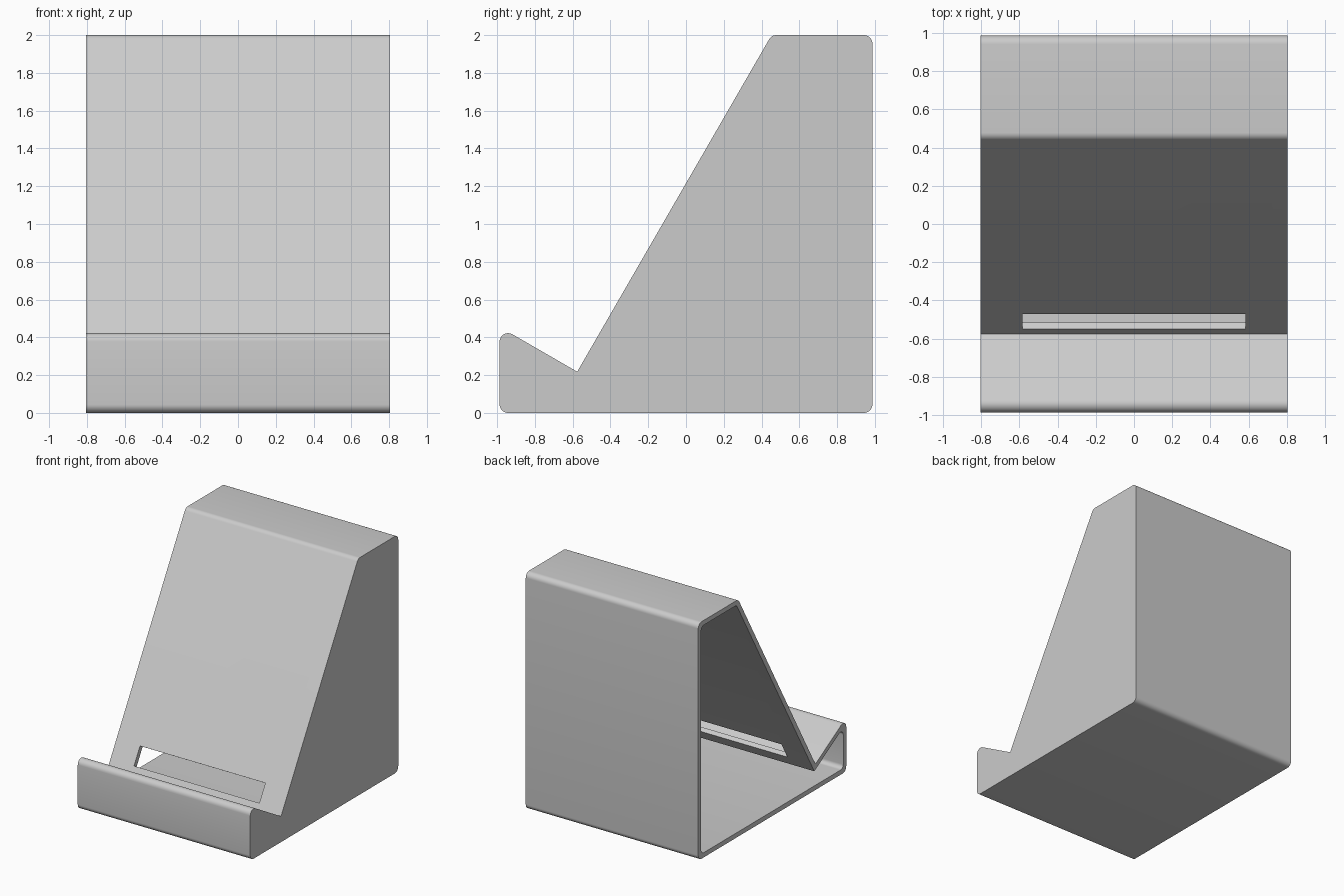
import bpy, bmesh, math
from mathutils import Vector

cube = bpy.data.objects.get("Cube")
if cube:
    bpy.data.objects.remove(cube, do_unlink=True)

HALF_W = 0.805    # half width
WALL = 0.04       # shell thickness
ROUND = 0.045     # corner radius

grey = bpy.data.materials.new("light grey")
grey.use_nodes = True
grey.diffuse_color = (0.6, 0.6, 0.6, 1)
grey.node_tree.nodes["Principled BSDF"].inputs["Base Color"].default_value = (0.6, 0.6, 0.6, 1)


def inset(points, distance):
    """Move every side of a counter-clockwise outline inwards."""
    result = []
    for i, p in enumerate(points):
        a = (p - points[i - 1]).normalized()
        b = (points[(i + 1) % len(points)] - p).normalized()
        na, nb = Vector((-a.y, a.x)), Vector((-b.y, b.x))
        result.append(p + (na + nb) * distance / (1 + na.dot(nb)))
    return result


def fillet(points, radius, steps=8):
    """Round the convex corners of a counter-clockwise outline."""
    result = []
    for i, p in enumerate(points):
        a = (points[i - 1] - p).normalized()
        b = (points[(i + 1) % len(points)] - p).normalized()
        if a.x * b.y - a.y * b.x > 0:      # the notch stays sharp
            result.append(p)
            continue
        half = a.angle(b) / 2
        centre = p + (a + b).normalized() * radius / math.sin(half)
        start = p + a * radius / math.tan(half) - centre
        turn = math.pi - 2 * half
        for k in range(steps + 1):
            t = turn * k / steps
            c, s = math.cos(t), math.sin(t)
            result.append(centre + Vector((start.x * c - start.y * s,
                                           start.x * s + start.y * c)))
    return result


def prism(name, outline, x0, x1):
    """Extrude a (y, z) outline along x."""
    bm = bmesh.new()
    face = bm.faces.new([bm.verts.new((x0, p.x, p.y)) for p in outline])
    out = bmesh.ops.extrude_face_region(bm, geom=[face])
    moved = [v for v in out["geom"] if isinstance(v, bmesh.types.BMVert)]
    bmesh.ops.translate(bm, verts=moved, vec=(x1 - x0, 0, 0))
    bmesh.ops.recalc_face_normals(bm, faces=bm.faces)
    mesh = bpy.data.meshes.new(name)
    bm.to_mesh(mesh)
    bm.free()
    mesh.materials.append(grey)
    obj = bpy.data.objects.new(name, mesh)
    bpy.context.collection.objects.link(obj)
    return obj


# Side outline: base, back, top, leaning rest, notch and front lip
notch = Vector((-0.576, 0.218))
up_rest = Vector((math.cos(math.radians(60)), math.sin(math.radians(60))))
down_in = Vector((up_rest.y, -up_rest.x))
back, front, top = 0.987, -0.987, 2.0
outline = [
    Vector((front, 0)), Vector((back, 0)), Vector((back, top)),
    notch + up_rest * (top - notch.y) / up_rest.y,
    notch,
    notch - down_in * (notch.x - front) / down_in.x,
]
stand = prism("phone_stand", fillet(outline, ROUND), -HALF_W, HALF_W)

# Hollow inside, open on the -x side only
cavity = prism("cavity_cutter", fillet(inset(outline, WALL), 0.035),
               -HALF_W - 0.1, HALF_W - WALL)

# Cable slot cut square through the foot of the rest
low, high = notch + up_rest * 0.05, notch + up_rest * 0.21
slot = prism("slot_cutter",
             [low - down_in * 0.02, low + down_in * 0.07,
              high + down_in * 0.07, high - down_in * 0.02], -0.585, 0.585)

bpy.ops.object.select_all(action="DESELECT")
bpy.context.view_layer.objects.active = stand
stand.select_set(True)
for cutter in (cavity, slot):
    cutter.hide_render = True
    mod = stand.modifiers.new(cutter.name, "BOOLEAN")
    mod.operation = "DIFFERENCE"
    mod.solver = "EXACT"
    mod.object = cutter
    bpy.ops.object.modifier_apply(modifier=mod.name)
    bpy.data.objects.remove(cutter, do_unlink=True)

bpy.ops.object.shade_smooth_by_angle(angle=math.radians(25))
